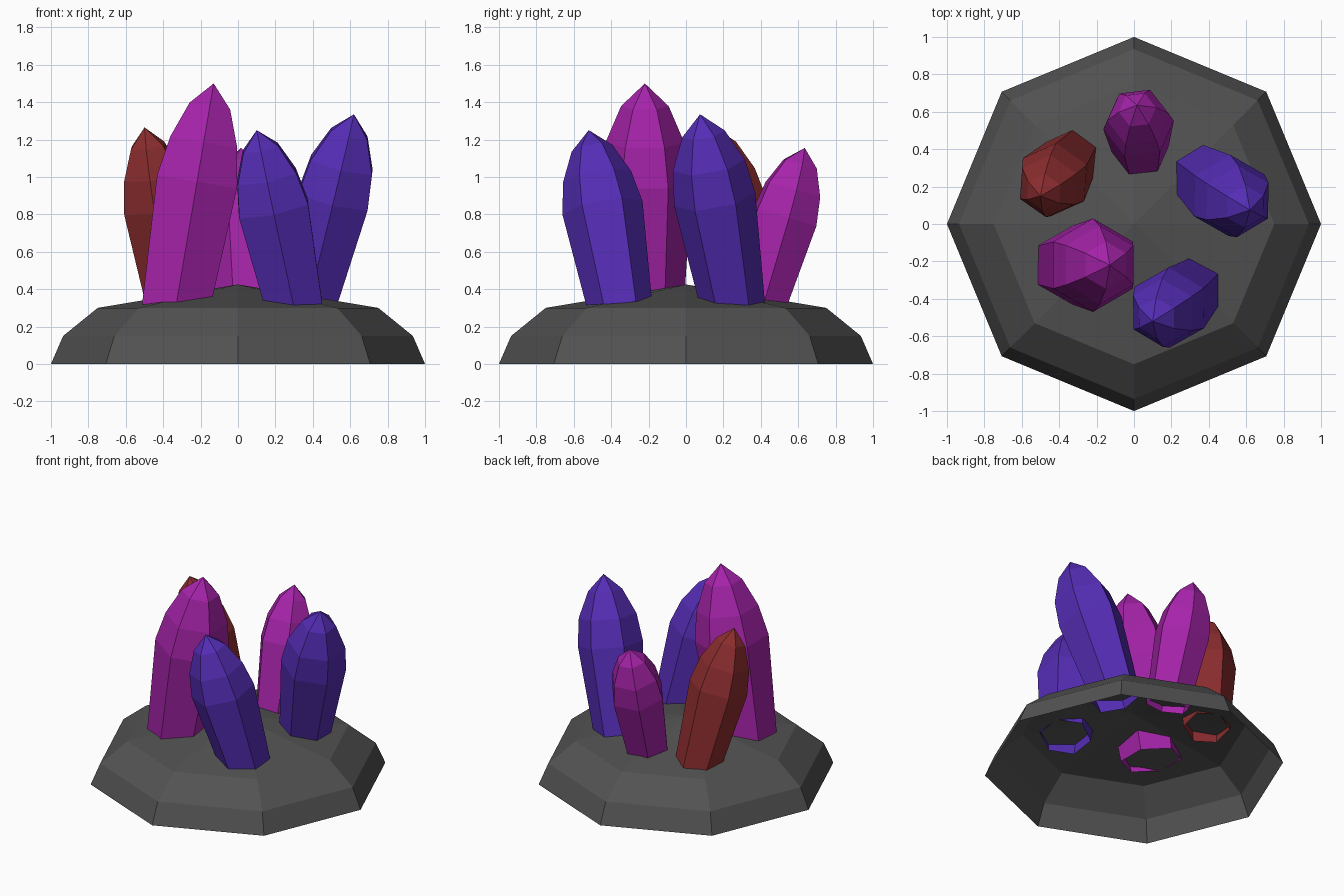
import bpy, bmesh
from math import cos, sin, radians, pi
from mathutils import Vector

if "Cube" in bpy.data.objects:
    bpy.data.objects.remove(bpy.data.objects["Cube"])


def material(name, rgb):
    m = bpy.data.materials.new(name)
    m.diffuse_color = (*rgb, 1)
    m.use_nodes = True
    m.node_tree.nodes["Principled BSDF"].inputs["Base Color"].default_value = m.diffuse_color
    return m


def loft(name, rings, tip, mat):
    """Join rings of points with quads, close with a fan at the tip, leave the bottom open."""
    bm = bmesh.new()
    loops = [[bm.verts.new(p) for p in ring] for ring in rings]
    top = bm.verts.new(tip)
    n = len(loops[0])
    for a, b in zip(loops, loops[1:]):
        for i in range(n):
            j = (i + 1) % n
            bm.faces.new((a[i], a[j], b[j], b[i]))
    for i in range(n):
        bm.faces.new((loops[-1][i], loops[-1][(i + 1) % n], top))
    me = bpy.data.meshes.new(name)
    bm.to_mesh(me)
    bm.free()
    me.materials.append(mat)
    ob = bpy.data.objects.new(name, me)
    bpy.context.collection.objects.link(ob)
    return ob


def crystal(name, base, tip, radii, yaw, mat):
    """Six-sided crystal leaning from base to tip, rings square to its axis."""
    base, tip = Vector(base), Vector(tip)
    turn = Vector((0, 0, 1)).rotation_difference(tip - base)
    rings = []
    for t, r in zip((0, 0.566, 0.74, 0.9), radii):
        centre = base.lerp(tip, t)
        angles = [radians(yaw + 60 * k) for k in range(6)]
        rings.append([centre + turn @ Vector((r * cos(a), r * sin(a), 0)) for a in angles])
    return loft(name, rings, tip, mat)


stone = material("stone", (0.085, 0.085, 0.085))
magenta = material("magenta", (0.38, 0.017, 0.40))
indigo = material("indigo", (0.09, 0.026, 0.46))
red = material("red", (0.26, 0.026, 0.028))

# Rock base: open octagonal dome
profile = [(1.0, 0.0), (0.935, 0.15), (0.75, 0.30)]
loft("rock_base",
     [[(r * cos(k * pi / 4), r * sin(k * pi / 4), z) for k in range(8)] for r, z in profile],
     (0, 0, 0.425), stone)

# Crystals: base centre, tip, ring radii, yaw
crystal("large_magenta_crystal", (-0.335, -0.22, 0.29), (-0.13, -0.22, 1.50),
        (0.208, 0.25, 0.21, 0.127), 30, magenta)
crystal("front_indigo_crystal", (0.305, -0.35, 0.29), (0.10, -0.52, 1.25),
        (0.172, 0.217, 0.185, 0.11), 30, indigo)
crystal("right_indigo_crystal", (0.365, 0.255, 0.29), (0.62, 0.075, 1.335),
        (0.17, 0.22, 0.195, 0.115), 30, indigo)
crystal("back_magenta_crystal", (0.035, 0.39, 0.30), (0.016, 0.635, 1.155),
        (0.15, 0.19, 0.165, 0.10), 7, magenta)
crystal("red_crystal", (-0.34, 0.35, 0.29), (-0.50, 0.15, 1.265),
        (0.155, 0.20, 0.17, 0.10), 25, red)
